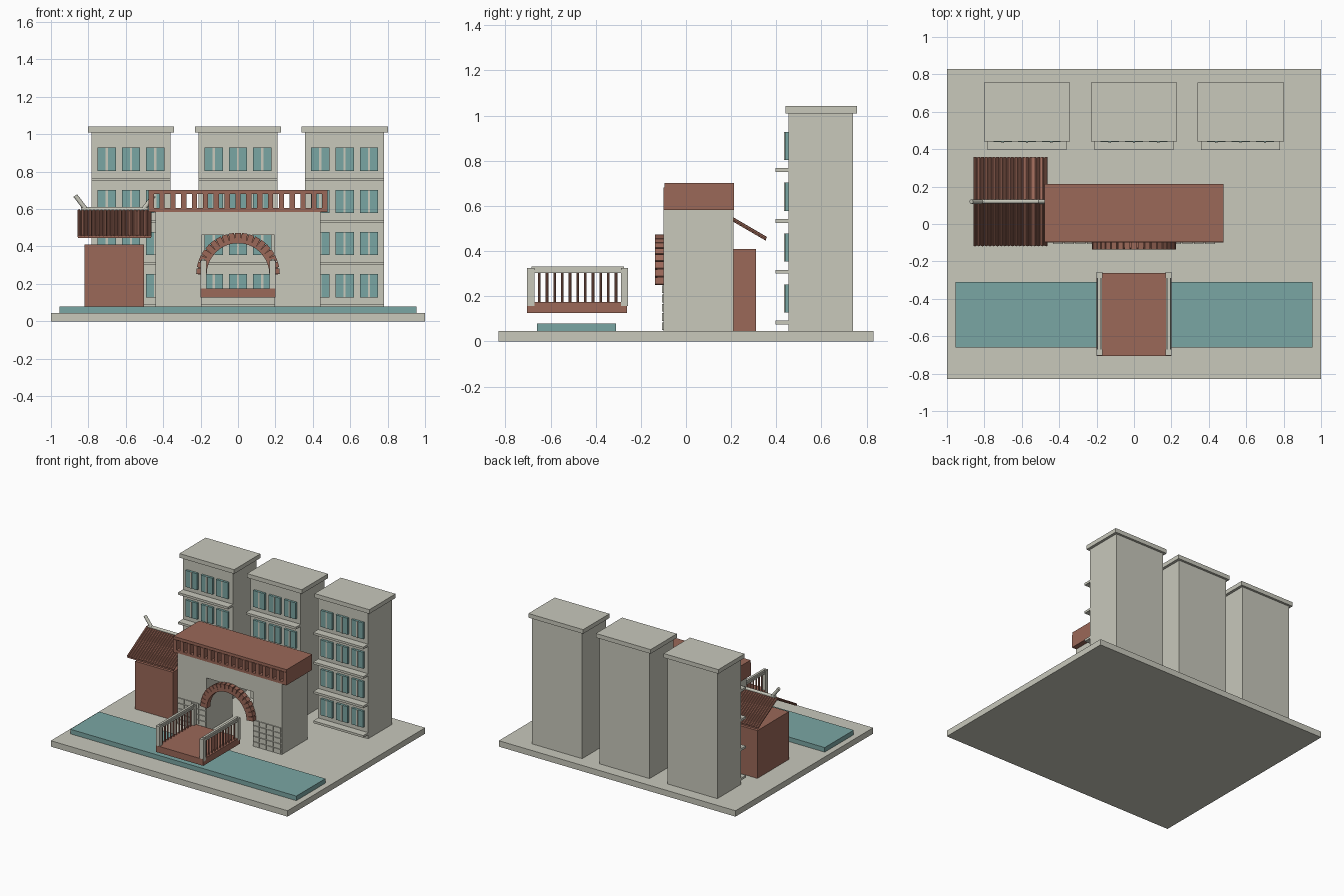
import bpy, bmesh, math
from mathutils import Vector, Matrix

if "Cube" in bpy.data.objects:
    bpy.data.objects.remove(bpy.data.objects["Cube"])


def material(name, col):
    m = bpy.data.materials.new(name)
    m.diffuse_color = (*col, 1)
    m.use_nodes = True
    m.node_tree.nodes["Principled BSDF"].inputs["Base Color"].default_value = m.diffuse_color
    return m


STONE = material("pale stone", (0.58, 0.58, 0.50))
CLAY = material("terracotta", (0.328, 0.138, 0.098))
TEAL = material("teal", (0.195, 0.381, 0.366))


def finish(name, bm, mat):
    bmesh.ops.recalc_face_normals(bm, faces=bm.faces)
    me = bpy.data.meshes.new(name)
    bm.to_mesh(me)
    bm.free()
    me.materials.append(mat)
    ob = bpy.data.objects.new(name, me)
    bpy.context.collection.objects.link(ob)
    return ob


def add_box(bm, x0, x1, y0, y1, z0, z1):
    m = Matrix.Translation(((x0 + x1) / 2, (y0 + y1) / 2, (z0 + z1) / 2))
    bmesh.ops.create_cube(bm, size=1, matrix=m @ Matrix.Diagonal((x1 - x0, y1 - y0, z1 - z0, 1)))


def boxes(name, mat, *dims):
    bm = bmesh.new()
    for d in dims:
        add_box(bm, *d)
    return finish(name, bm, mat)


def add_rod(bm, a, b, r, sides=8):
    a, b = Vector(a), Vector(b)
    d = b - a
    m = Matrix.Translation((a + b) / 2) @ d.to_track_quat('Z', 'Y').to_matrix().to_4x4()
    bmesh.ops.create_cone(bm, cap_ends=True, segments=sides, radius1=r, radius2=r,
                          depth=d.length, matrix=m)


# ground slab and canal
boxes("base", STONE, (-1, 1, -0.83, 0.83, 0, 0.045))
boxes("water", TEAL, (-0.955, 0.955, -0.66, -0.31, 0.045, 0.08))

# three tower blocks with caps, ledges and windows
for i, cx in enumerate((-0.572, 0, 0.57)):
    n = f"tower_{i + 1}"
    boxes(n, STONE, (cx - 0.211, cx + 0.211, 0.455, 0.74, 0.045, 1.01))
    boxes(n + "_cap", STONE, (cx - 0.231, cx + 0.231, 0.44, 0.757, 1.01, 1.042))
    ledges, panes, bars = [], [], []
    for row in range(4):
        z = 0.075 + row * 0.225
        ledges.append((cx - 0.211, cx + 0.211, 0.396, 0.456, z, z + 0.017))
        for col in (-0.13, 0, 0.13):
            x = cx + col
            panes.append((x - 0.049, x + 0.049, 0.438, 0.456, z + 0.053, z + 0.178))
            bars.append((x - 0.006, x + 0.006, 0.434, 0.439, z + 0.053, z + 0.178))
    boxes(n + "_ledges", STONE, *ledges)
    boxes(n + "_windows", TEAL, *panes)
    boxes(n + "_mullions", STONE, *bars)

# gatehouse: two piers and a lintel over the passage
boxes("gate_wall", STONE,
      (-0.44, -0.195, -0.10, 0.21, 0.045, 0.585),
      (0.195, 0.44, -0.10, 0.21, 0.045, 0.585),
      (-0.195, 0.195, -0.10, 0.21, 0.46, 0.585))

# raised stone blocks at the foot of both piers
blocks = []
for s in (-1, 1):
    for row in range(5):
        for col in range(4):
            a = s * (0.20 + col * 0.06)
            b = a + s * 0.052
            z = 0.05 + row * 0.041
            blocks.append((min(a, b), max(a, b), -0.107, -0.098, z, z + 0.034))
boxes("pier_blocks", STONE, *blocks)

# gallery on top with see-through slots
posts = [(-0.464 + i * 0.058 - 0.014, -0.464 + i * 0.058 + 0.014, -0.10, 0.212, 0.604, 0.681)
         for i in range(17)]
boxes("gallery", CLAY,
      (-0.478, 0.478, -0.10, 0.213, 0.583, 0.605),
      (-0.478, 0.478, -0.096, 0.213, 0.68, 0.702))
boxes("gallery_posts", CLAY, *posts)

# arch of wedge stones in front of the passage
bm = bmesh.new()
N = 19
for i in range(N):
    t = math.pi * (i + 0.5) / N
    m = (Matrix.Translation((0.195 * math.cos(t), -0.116, 0.25 + 0.195 * math.sin(t)))
         @ Matrix.Rotation(-t, 4, 'Y') @ Matrix.Diagonal((0.056, 0.042, 0.030, 1)))
    bmesh.ops.create_cube(bm, size=1, matrix=m)
finish("arch_stones", bm, CLAY)

# inner band behind the arch stones
bm = bmesh.new()
rings = []
for i in range(33):
    t = math.pi * i / 32
    rings.append([bm.verts.new((r * math.cos(t), y, 0.25 + r * math.sin(t)))
                  for r, y in ((0.168, -0.128), (0.215, -0.128), (0.215, -0.097), (0.168, -0.097))])
for p, q in zip(rings, rings[1:]):
    for k in range(4):
        bm.faces.new((p[k], p[(k + 1) % 4], q[(k + 1) % 4], q[k]))
bm.faces.new(rings[0])
bm.faces.new(rings[-1])
finish("arch_band", bm, CLAY)

# bridge deck, handrails, end posts and balusters
boxes("bridge_deck", CLAY, (-0.20, 0.20, -0.705, -0.262, 0.126, 0.175))
rails, balusters = [], bmesh.new()
for s in (-1, 1):
    x = s * 0.185
    rails.append((x - 0.013, x + 0.013, -0.685, -0.275, 0.303, 0.317))
    rails.append((x - 0.009, x + 0.009, -0.685, -0.275, 0.316, 0.332))
    for y in (-0.688, -0.272):
        rails.append((x - 0.016, x + 0.016, y - 0.016, y + 0.016, 0.157, 0.325))
    for k in range(11):
        y = -0.65 + k * 0.034
        add_rod(balusters, (x, y, 0.17), (x, y, 0.305), 0.006)
boxes("bridge_rails", STONE, *rails)
finish("bridge_balusters", balusters, CLAY)

# side hut
boxes("hut", CLAY, (-0.82, -0.502, -0.07, 0.31, 0.045, 0.41))

# hut roof: two thin slopes covered with round tile ribs
slopes, ribs = bmesh.new(), bmesh.new()
for s in (-1, 1):
    top, low = Vector((0, 0.12, 0.592)), Vector((0, 0.12 + s * 0.235, 0.455))
    vs = []
    for x in (-0.855, -0.465):
        for p, dz in ((top, 0), (low, 0), (low, -0.01), (top, -0.01)):
            vs.append(slopes.verts.new((x, p.y, p.z + dz)))
    slopes.faces.new(vs[:4])
    slopes.faces.new(vs[4:])
    for k in range(4):
        slopes.faces.new((vs[k], vs[(k + 1) % 4], vs[4 + (k + 1) % 4], vs[4 + k]))
    for k in range(20):
        x = -0.85 + k * 0.02
        add_rod(ribs, (x, top.y, top.z), (x, low.y, low.z), 0.0085)
finish("roof_slopes", slopes, CLAY)
finish("roof_tiles", ribs, CLAY)

# ridge pole with upturned ends
bm = bmesh.new()
add_rod(bm, (-0.84, 0.12, 0.60), (-0.48, 0.12, 0.60), 0.011, 12)
for s in (-1, 1):
    add_rod(bm, (-0.66 + s * 0.155, 0.12, 0.60), (-0.66 + s * 0.21, 0.12, 0.672), 0.012, 12)
finish("roof_ridge", bm, STONE)
